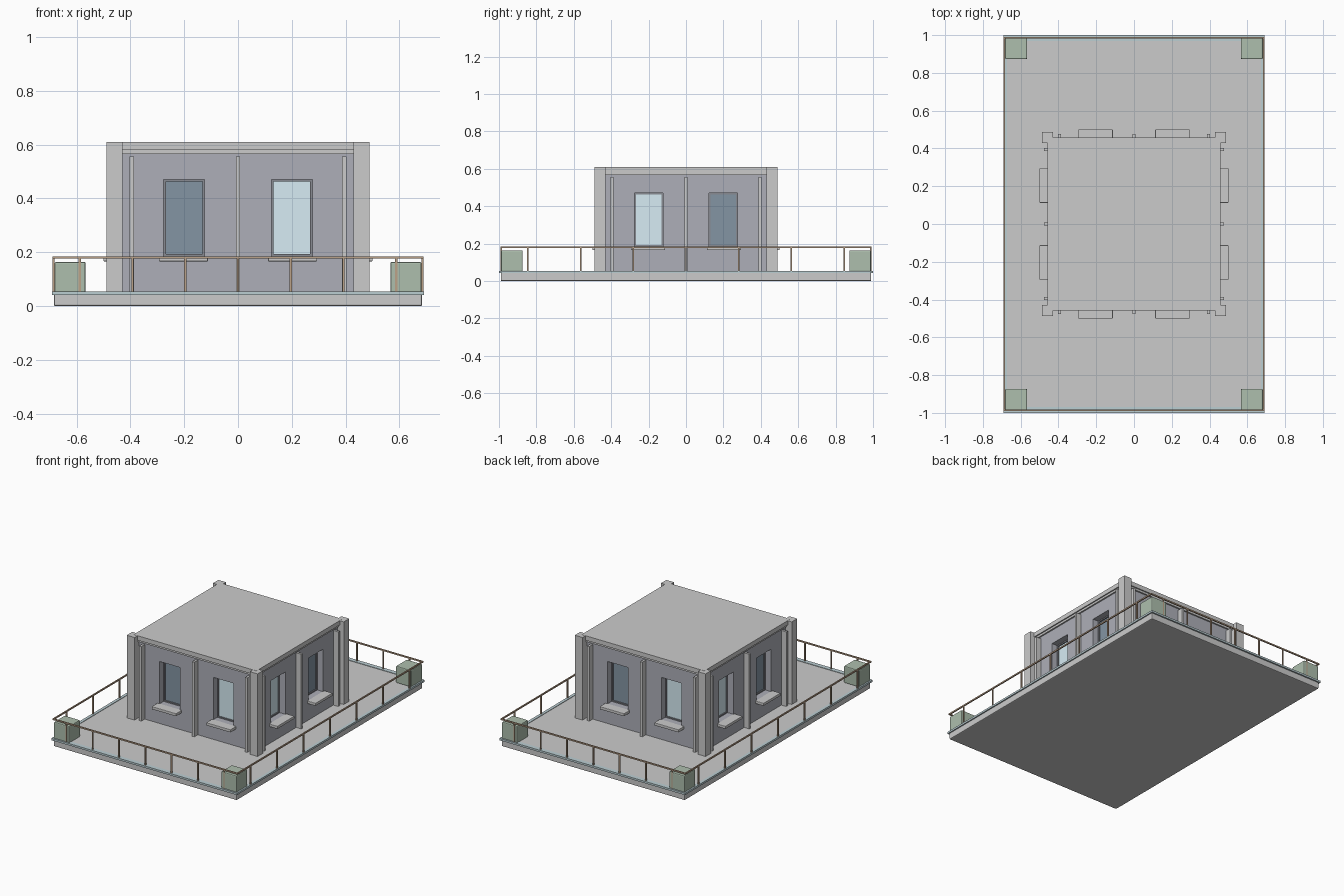
import bpy, bmesh, math
from mathutils import Matrix, Vector

if "Cube" in bpy.data.objects:
    bpy.data.objects.remove(bpy.data.objects["Cube"])


def material(name, rgb):
    m = bpy.data.materials.new(name)
    m.diffuse_color = (*rgb, 1)
    m.use_nodes = True
    m.node_tree.nodes["Principled BSDF"].inputs["Base Color"].default_value = m.diffuse_color
    return m


WALL = material("wall_grey", (0.42, 0.43, 0.48))
TRIM = material("teal_trim", (0.50, 0.62, 0.65))
WOOD = material("rail_brown", (0.50, 0.36, 0.25))
GREEN = material("planter_green", (0.42, 0.52, 0.42))
DARK = material("dark_glass", (0.23, 0.30, 0.37))
LIGHT = material("light_glass", (0.68, 0.84, 0.91))
FRAME = material("frame_grey", (0.25, 0.26, 0.29))


def boxes(name, bounds, mat=None, bevel=0, turn=0):
    """One object from (x0, x1, y0, y1, z0, z1) boxes, turned in quarter turns about z."""
    bm = bmesh.new()
    rot = Matrix.Rotation(turn * math.pi / 2, 4, 'Z')
    for x0, x1, y0, y1, z0, z1 in bounds:
        mid = Vector(((x0 + x1) / 2, (y0 + y1) / 2, (z0 + z1) / 2))
        scale = Matrix.Diagonal((x1 - x0, y1 - y0, z1 - z0, 1))
        bmesh.ops.create_cube(bm, size=1, matrix=rot @ Matrix.Translation(mid) @ scale)
    me = bpy.data.meshes.new(name)
    bm.to_mesh(me)
    bm.free()
    ob = bpy.data.objects.new(name, me)
    bpy.context.collection.objects.link(ob)
    if mat:
        me.materials.append(mat)
    if bevel:
        mod = ob.modifiers.new("bevel", 'BEVEL')
        mod.width, mod.segments = bevel, 2
    return ob


# terrace slab and its raised edge band
boxes("terrace_slab", [(-.684, .684, -.99, .99, 0, .052)], bevel=.006)
boxes("terrace_edge", [(-.692, .692, s * .985 - .015, s * .985 + .015, .042, .055) for s in (-1, 1)]
      + [(s * .682 - .01, s * .682 + .01, -.97, .97, .042, .055) for s in (-1, 1)], TRIM)

# house body with recessed window openings
WALL_Y, DEPTH = -.44, .06
body = boxes("house_body", [(-.44, .44, -.44, .44, .05, .575)], WALL)
for k in range(4):
    cutter = boxes(f"window_cutter_{k}", [(x - .076, x + .076, -.6, WALL_Y + DEPTH, .185, .47)
                                          for x in (-.2, .2)], turn=k)
    cutter.hide_render = True
    cutter.hide_viewport = True
    cut = body.modifiers.new("windows", 'BOOLEAN')
    cut.object, cut.operation, cut.solver = cutter, 'DIFFERENCE', 'EXACT'

# roof, cornice moulding and corner pillars
boxes("roof", [(-.458, .458, -.458, .458, .58, .61)])
boxes("cornice", [(-.45, .45, -.45, .45, .566, .581)])
boxes("corner_pillars", [(a * .459 - .029, a * .459 + .029, b * .459 - .029, b * .459 + .029, .05, .609)
                         for a in (-1, 1) for b in (-1, 1)])

# wall ribs, sills, window frames and glass on each side
for k in range(4):
    boxes(f"wall_ribs_{k}", [(x - .008, x + .008, -.477, -.435, .05, .555) for x in (-.395, 0, .395)], turn=k)
    boxes(f"window_sills_{k}", [(x - .091, x + .091, -.5, -.435, .166, .185) for x in (-.203, .203)],
          bevel=.003, turn=k)
    for x in (-.2, .2):
        y0, y1 = WALL_Y + DEPTH - .018, WALL_Y + DEPTH
        boxes(f"window_frame_{k}", [(x - .076, x - .068, y0, y1, .185, .47), (x + .068, x + .076, y0, y1, .185, .47),
                                    (x - .068, x + .068, y0, y1, .462, .47), (x - .068, x + .068, y0, y1, .185, .193)],
              FRAME, turn=k)
        dark = (x < 0) == (k % 2 == 0)
        boxes(f"window_glass_{k}", [(x - .068, x + .068, y0 + .008, y1, .193, .462)],
              DARK if dark else LIGHT, turn=k)

# railing: seven evenly spaced posts per side under a handrail
R, PX, PY = .004, .686, .987
posts, rails = [], []
for s in (-1, 1):
    for i in range(-3, 4):
        for x, y in ((i * PX * 2 / 7, s * PY), (s * PX, i * PY * 2 / 7)):
            posts.append((x - R, x + R, y - R, y + R, .05, .178))
    rails.append((-PX - R, PX + R, s * PY - R, s * PY + R, .176, .185))
    rails.append((s * PX - R, s * PX + R, -PY + R, PY - R, .176, .185))
boxes("railing_posts", posts, WOOD)
boxes("handrail", rails, WOOD)

# planters in the corners
for a in (-1, 1):
    for b in (-1, 1):
        boxes("planter", [(a * .624 - .058, a * .624 + .058, b * .931 - .058, b * .931 + .058, .05, .164)],
              GREEN, bevel=.006)
